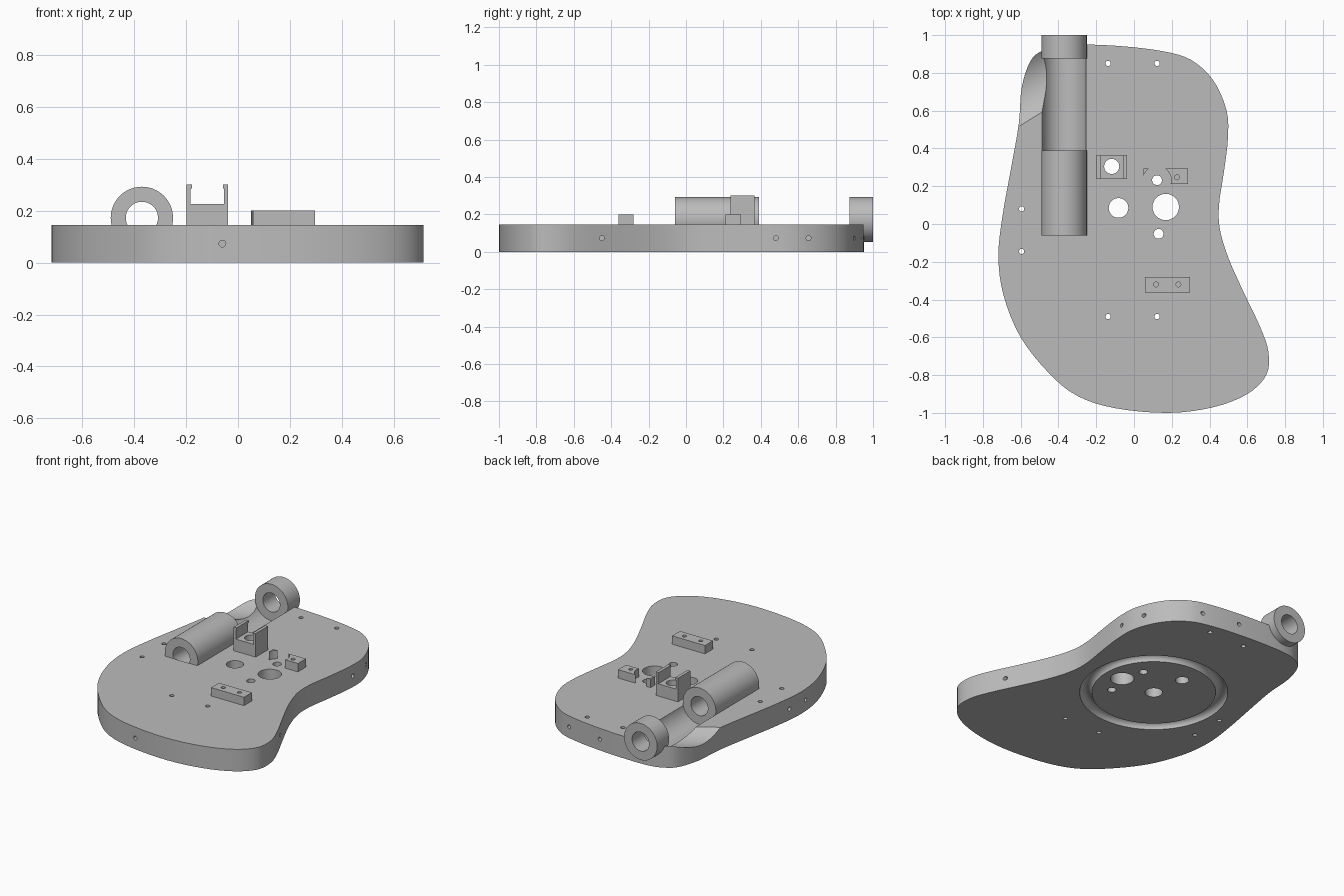
import bpy, bmesh, math
from mathutils import Vector, Matrix

cube = bpy.data.objects.get("Cube")
if cube:
    bpy.data.objects.remove(cube, do_unlink=True)

grey = bpy.data.materials.new("plain_grey")
grey.use_nodes = True
GREY = (0.5, 0.5, 0.5, 1)
grey.diffuse_color = GREY
grey.node_tree.nodes["Principled BSDF"].inputs["Base Color"].default_value = GREY

TOP = 0.145                      # top of the body
AX, AZ = -0.37, 0.172            # axis of the tube
TUBE_R, BORE_R = 0.12, 0.062


def finish(bm, name):
    bmesh.ops.recalc_face_normals(bm, faces=bm.faces)
    mesh = bpy.data.meshes.new(name)
    bm.to_mesh(mesh)
    bm.free()
    obj = bpy.data.objects.new(name, mesh)
    bpy.context.collection.objects.link(obj)
    mesh.materials.append(grey)
    return obj


def rod(name, start, end, radius, sides=32):
    a, b = Vector(start), Vector(end)
    bm = bmesh.new()
    turn = (b - a).to_track_quat('Z', 'Y').to_matrix().to_4x4()
    bmesh.ops.create_cone(bm, cap_ends=True, segments=sides, radius1=radius,
                          radius2=radius, depth=(b - a).length,
                          matrix=Matrix.Translation((a + b) / 2) @ turn)
    return finish(bm, name)


def box(name, x0, x1, y0, y1, z0, z1):
    bm = bmesh.new()
    place = Matrix.Translation(((x0 + x1) / 2, (y0 + y1) / 2, (z0 + z1) / 2))
    bmesh.ops.create_cube(bm, size=1, matrix=place @ Matrix.Diagonal((x1 - x0, y1 - y0, z1 - z0, 1)))
    return finish(bm, name)


def cut(target, cutter):
    bpy.ops.object.select_all(action='DESELECT')
    bpy.context.view_layer.objects.active = target
    target.select_set(True)
    mod = target.modifiers.new("cut", 'BOOLEAN')
    mod.operation, mod.solver, mod.object = 'DIFFERENCE', 'EXACT', cutter
    bpy.ops.object.modifier_apply(modifier=mod.name)
    bpy.data.objects.remove(cutter, do_unlink=True)


def drill(target, x, y, radius, bottom=-0.1, sides=32):
    cut(target, rod("drill", (x, y, bottom), (x, y, 0.5), radius, sides))


def smooth_loop(points, steps=4):
    # closed Catmull-Rom curve through the points
    n, out = len(points), []
    for i in range(n):
        a, b, c, d = (Vector(points[(i + k) % n]) for k in (-1, 0, 1, 2))
        for s in range(steps):
            t = s / steps
            out.append((b * 2 + (c - a) * t + (a * 2 - b * 5 + c * 4 - d) * t**2
                        + (b * 3 - a - c * 3 + d) * t**3) / 2)
    return out


# Body: rounded outline extruded upward
outline = [(-.25, .95), (-.05, .94), (.15, .915), (.3, .87), (.42, .76), (.49, .6),
           (.497, .45), (.475, .27), (.45, .1), (.455, -.03), (.5, -.18), (.58, -.36),
           (.67, -.55), (.712, -.68), (.7, -.8), (.6, -.9), (.42, -.97), (.18, -1),
           (-.1, -.975), (-.3, -.91), (-.45, -.79), (-.6, -.6), (-.69, -.38),
           (-.718, -.17), (-.695, .05), (-.65, .3), (-.61, .53), (-.595, .72),
           (-.55, .86), (-.49, .915), (-.4, .945)]
bm = bmesh.new()
base = bm.faces.new([bm.verts.new((p.x, p.y, 0)) for p in smooth_loop(outline)])
ext = bmesh.ops.extrude_face_region(bm, geom=[base], use_keep_orig=True)
bmesh.ops.translate(bm, vec=(0, 0, TOP),
                    verts=[v for v in ext["geom"] if isinstance(v, bmesh.types.BMVert)])
body = finish(bm, "body")

# Channel, bore and finger dip in the body
cut(body, rod("channel", (AX, 0.39, AZ), (AX, 0.875, AZ), TUBE_R, 64))
cut(body, rod("bore", (AX, -0.06, AZ), (AX, 1.1, AZ), BORE_R, 48))
along = Vector((0.85, 0.53, 0)).normalized()
mid = Vector((-0.53, 0.73, TOP + 0.17))
cut(body, rod("dip", mid - along * 0.4, mid + along * 0.17, 0.22, 96))

# Ring groove underneath
bpy.ops.mesh.primitive_torus_add(location=(-0.082, 0.085, 0), major_radius=0.405,
                                 minor_radius=0.036, major_segments=72, minor_segments=20)
cut(body, bpy.context.object)

# Upright holes through the body
for x, y in [(-.137, .85), (.122, .85), (-.137, -.49), (.122, -.49), (-.595, .08), (-.595, -.145)]:
    drill(body, x, y, 0.014, sides=20)
for x, y, r in [(-.082, .085, .052), (.168, .09, .07), (.13, -.052, .026),
                (.122, .232, .026), (-.118, .305, .04)]:
    drill(body, x, y, r)

# Blind holes in the rim: point on the edge and inward direction
for x, y, dx, dy in [(-.06, -.98, 0, 1), (.63, -.45, -1, 0), (.5, .48, -1, 0), (.47, .655, -1, 0),
                     (.22, .9, 0, -1), (-.03, .94, 0, -1), (-.71, -.06, 1, 0), (-.715, -.22, 1, 0)]:
    p, d = Vector((x, y, 0.073)), Vector((dx, dy, 0))
    cut(body, rod("rim_hole", p - d * 0.1, p + d * 0.08, 0.013, 20))

# Tube and end ring
parts = [body]
for name, y0, y1 in [("long_tube", -0.06, 0.39), ("end_ring", 0.875, 1.0)]:
    tube = rod(name, (AX, y0, AZ), (AX, y1, AZ), TUBE_R, 64)
    cut(tube, rod("bore", (AX, y0 - 0.1, AZ), (AX, y1 + 0.1, AZ), BORE_R, 48))
    parts.append(tube)

# Upright U bracket with small lips at the top
bracket = box("bracket", -.198, -.038, .238, .366, .14, .3)
cut(bracket, box("slot", -.182, -.054, .1, .5, .225, .285))
cut(bracket, box("slot_mouth", -.178, -.058, .1, .5, .27, .4))
drill(bracket, -.118, .305, .04)

# Front block with two blind holes
front_block = box("front_block", .058, .297, -.362, -.28, .14, .2)
for x in (.117, .235):
    drill(front_block, x, -.32, .013, bottom=.15, sides=20)

# Rear block with a round bite
rear_block = box("rear_block", .05, .287, .212, .295, .14, .2)
drill(rear_block, .122, .232, .075, sides=48)
drill(rear_block, .228, .247, .013, bottom=.15, sides=20)

parts += [bracket, front_block, rear_block]
bpy.ops.object.select_all(action='DESELECT')
for obj in parts:
    # keep a single material slot after cutting
    obj.data.materials.clear()
    obj.data.materials.append(grey)
    for face in obj.data.polygons:
        face.material_index = 0
    obj.select_set(True)
bpy.context.view_layer.objects.active = body
bpy.ops.object.shade_smooth_by_angle(angle=math.radians(30))
